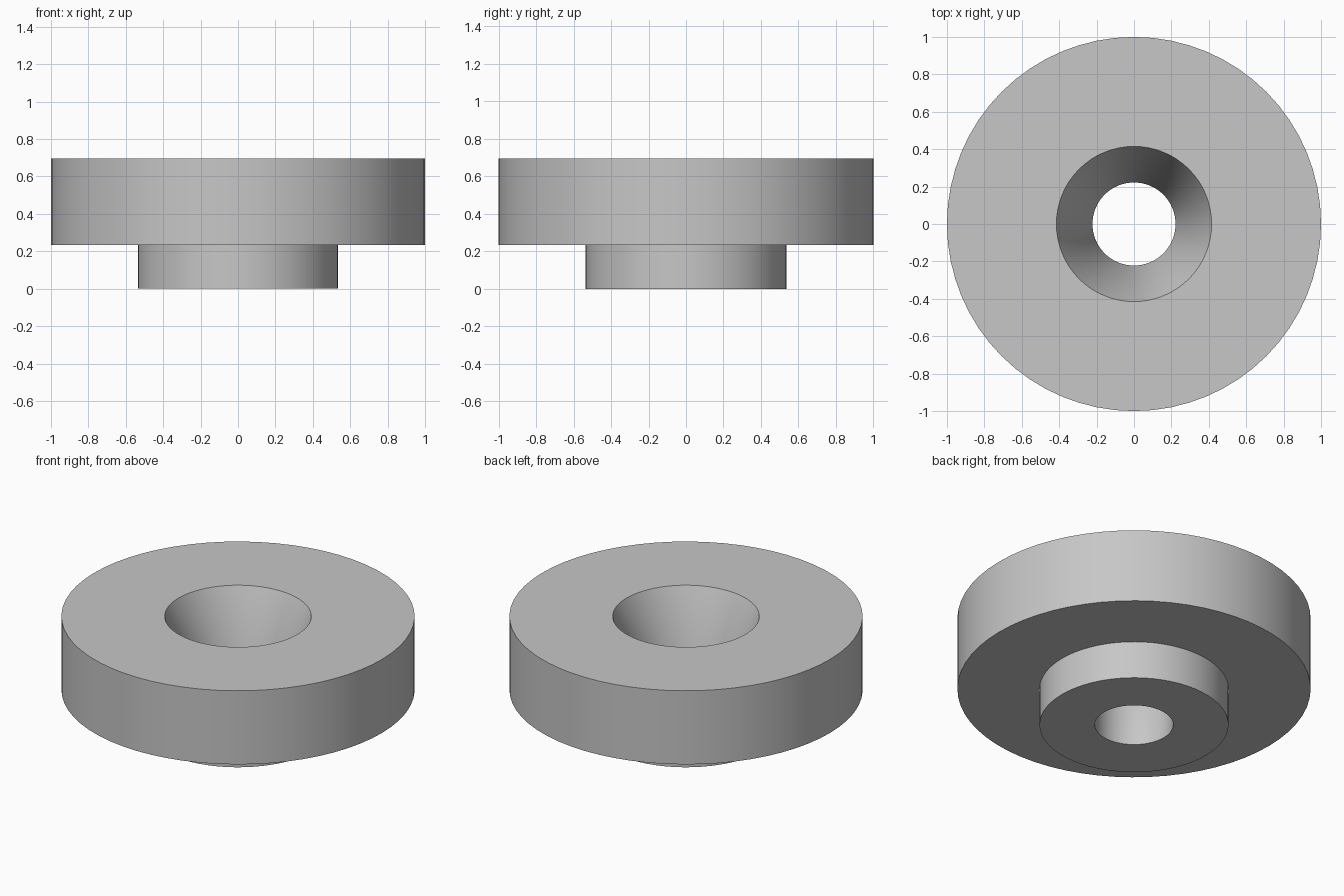
import bpy
import bmesh
import math
from mathutils import Vector

cube = bpy.data.objects.get("Cube")
if cube:
    bpy.data.objects.remove(cube, do_unlink=True)

# Main dimensions
SEGMENTS = 64
DISC_RADIUS, BOSS_RADIUS = 1.0, 0.535
BORE_RADIUS, FUNNEL_RADIUS = 0.222, 0.415
BOSS_TOP, HEIGHT = 0.235, 0.695


def make_material(name, colour):
    mat = bpy.data.materials.new(name)
    mat.use_nodes = True
    mat.diffuse_color = colour
    mat.node_tree.nodes["Principled BSDF"].inputs["Base Color"].default_value = colour
    return mat


def lathe(name, profile, material):
    """Turn a closed (radius, height) profile around the z axis."""
    bm = bmesh.new()
    verts = [bm.verts.new((r, 0, z)) for r, z in profile]
    edges = [bm.edges.new((v, verts[(i + 1) % len(verts)])) for i, v in enumerate(verts)]
    bmesh.ops.spin(bm, geom=verts + edges, cent=Vector(), axis=Vector((0, 0, 1)),
                   angle=math.tau, steps=SEGMENTS, use_duplicate=False)
    bmesh.ops.remove_doubles(bm, verts=bm.verts[:], dist=0.0001)
    bmesh.ops.recalc_face_normals(bm, faces=bm.faces[:])
    mesh = bpy.data.meshes.new(name)
    bm.to_mesh(mesh)
    bm.free()
    mesh.materials.append(material)
    obj = bpy.data.objects.new(name, mesh)
    bpy.context.collection.objects.link(obj)
    bpy.ops.object.select_all(action="DESELECT")
    obj.select_set(True)
    bpy.context.view_layer.objects.active = obj
    bpy.ops.object.shade_smooth_by_angle(angle=math.radians(30))
    return obj


# Stepped disc with a lower boss and a funnel leading into a through bore
grey = make_material("light grey", (0.57, 0.57, 0.57, 1))
lathe("flanged_bushing", [
    (BORE_RADIUS, 0),
    (BOSS_RADIUS, 0),
    (BOSS_RADIUS, BOSS_TOP),
    (DISC_RADIUS, BOSS_TOP),
    (DISC_RADIUS, HEIGHT),
    (FUNNEL_RADIUS, HEIGHT),
    (BORE_RADIUS, BOSS_TOP),
], grey)
